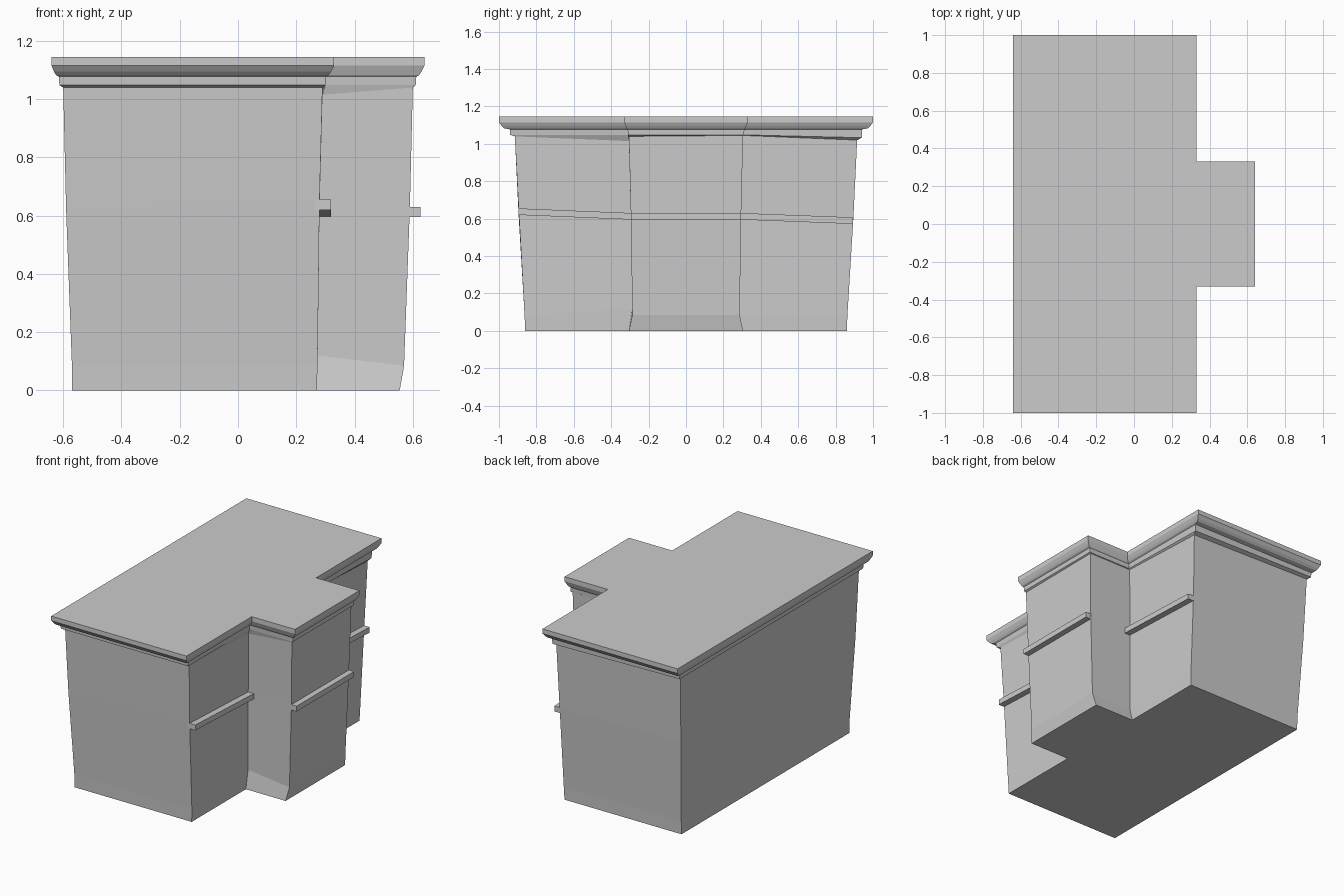
import bpy
import bmesh

# Remove the default cube only
cube = bpy.data.objects.get("Cube")
if cube:
    bpy.data.objects.remove(cube, do_unlink=True)

# Single plaster colour
plaster = bpy.data.materials.new("light grey plaster")
plaster.use_nodes = True
grey = (0.6, 0.6, 0.6, 1.0)
plaster.diffuse_color = grey
plaster.node_tree.nodes["Principled BSDF"].inputs["Base Color"].default_value = grey


def finish(bm, name):
    """Turn a bmesh into a flat-shaded, coloured object."""
    bmesh.ops.recalc_face_normals(bm, faces=bm.faces[:])
    mesh = bpy.data.meshes.new(name)
    bm.to_mesh(mesh)
    bm.free()
    mesh.materials.append(plaster)
    obj = bpy.data.objects.new(name, mesh)
    bpy.context.scene.collection.objects.link(obj)
    return obj


def ring(bm, z, back, wing, bump, wing_y, bump_y, tilt=None):
    """One T-shaped outline; tilt shifts the height of named corners."""
    tilt = tilt or {}
    corners = {
        "back_front": (-back, -wing_y),
        "wing_front": (wing, -wing_y),
        "inner_front": (wing, -bump_y),
        "bump_front": (bump, -bump_y),
        "bump_rear": (bump, bump_y),
        "inner_rear": (wing, bump_y),
        "wing_rear": (wing, wing_y),
        "back_rear": (-back, wing_y),
    }
    return [bm.verts.new((x, y, z + tilt.get(key, 0)))
            for key, (x, y) in corners.items()]


def loft(name, levels):
    """Join a stack of T outlines and cap both ends."""
    bm = bmesh.new()
    rings = [ring(bm, *level) for level in levels]
    for low, high in zip(rings, rings[1:]):
        count = len(low)
        for i in range(count):
            j = (i + 1) % count
            bm.faces.new((low[i], low[j], high[j], high[i]))
    bm.faces.new(rings[0][::-1])
    bm.faces.new(rings[-1])
    return finish(bm, name)


# Slightly crooked corner heights
base_tilt = {"inner_front": 0.035}
mid_tilt = {"wing_front": 0.035, "inner_front": 0.01, "bump_front": 0.01,
            "bump_rear": 0.01, "inner_rear": 0.01, "wing_rear": -0.015}
top_tilt = {"inner_front": -0.025, "bump_rear": 0.005,
            "inner_rear": 0.005, "wing_rear": -0.02}
step_tilt = {"wing_rear": -0.015}

# Walls, then the stepped cornice and the flat roof
loft("building_shell", [
    (0.0, 0.57, 0.27, 0.555, 0.86, 0.305),
    (0.085, 0.57, 0.273, 0.57, 0.863, 0.287, base_tilt),
    (0.62, 0.59, 0.28, 0.59, 0.895, 0.295, mid_tilt),
    (1.04, 0.60, 0.29, 0.60, 0.915, 0.305, top_tilt),
    (1.048, 0.613, 0.30, 0.61, 0.94, 0.31, step_tilt),
    (1.077, 0.615, 0.303, 0.612, 0.942, 0.312),
    (1.083, 0.625, 0.312, 0.622, 0.972, 0.317),
    (1.095, 0.632, 0.32, 0.63, 0.985, 0.322),
    (1.115, 0.64, 0.33, 0.64, 1.0, 0.33),
    (1.145, 0.64, 0.33, 0.64, 1.0, 0.33),
])


def ledge(name, x_in, x_out, start, end, height=0.035):
    """A thin ledge running along a wall between two (y, top z) points."""
    bm = bmesh.new()
    ends = []
    for y, top in (start, end):
        ends.append([bm.verts.new((x, y, z)) for x, z in (
            (x_in, top - height), (x_out, top - height),
            (x_out, top), (x_in, top))])
    a, b = ends
    for i in range(len(a)):
        j = (i + 1) % len(a)
        bm.faces.new((a[i], a[j], b[j], b[i]))
    bm.faces.new(a[::-1])
    bm.faces.new(b)
    return finish(bm, name)


# Ledges across the three stepped wall faces
ledge("front_wing_ledge", 0.265, 0.32, (-0.895, 0.655), (-0.292, 0.63))
ledge("bump_ledge", 0.57, 0.627, (-0.294, 0.63), (0.294, 0.63))
ledge("rear_wing_ledge", 0.265, 0.32, (0.292, 0.63), (0.893, 0.607))
